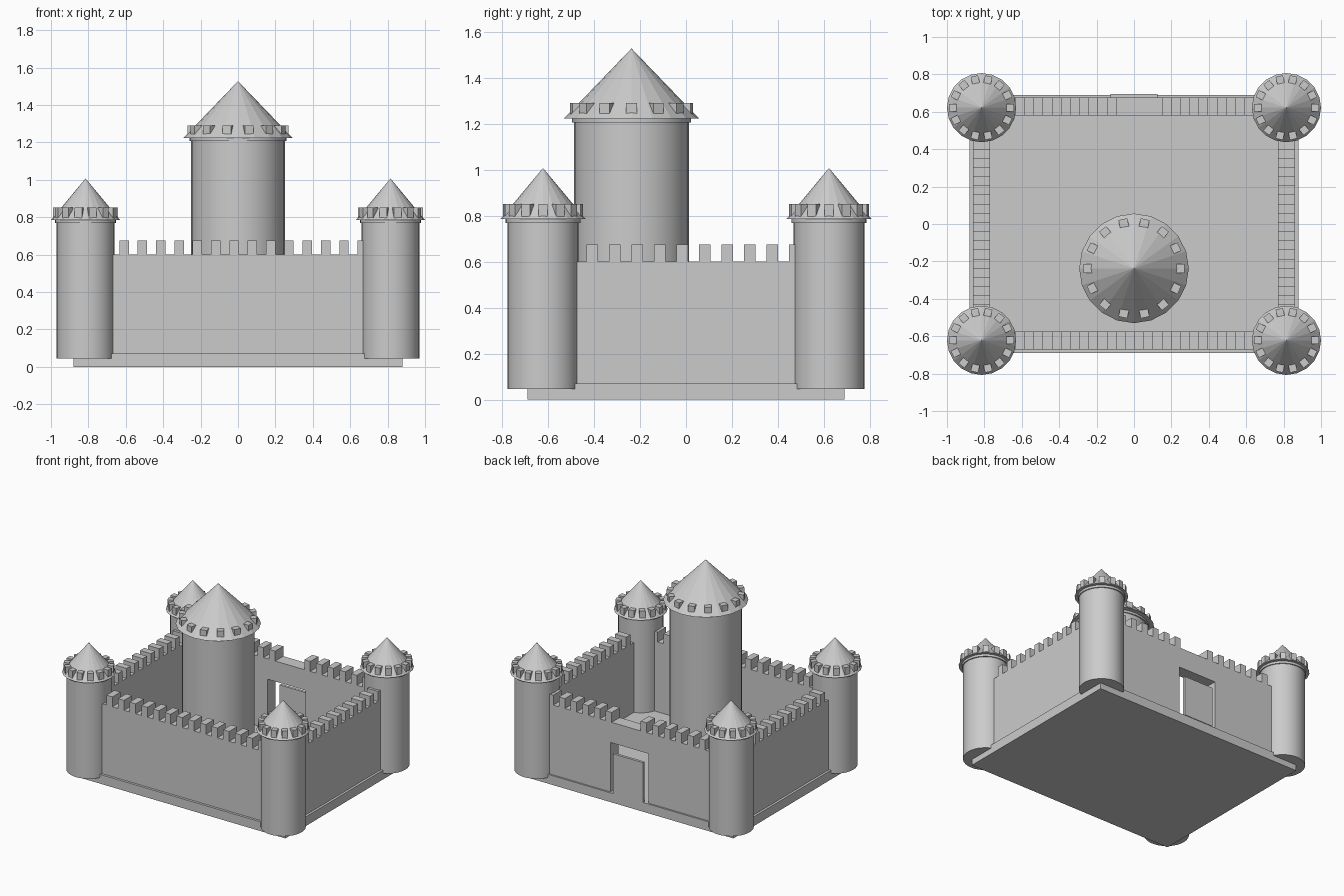
import bpy, bmesh, math
from mathutils import Matrix, Vector

if "Cube" in bpy.data.objects:
    bpy.data.objects.remove(bpy.data.objects["Cube"])

stone = bpy.data.materials.new("grey_stone")
stone.use_nodes = True
GREY = (0.6, 0.6, 0.6, 1)
stone.diffuse_color = GREY
stone.node_tree.nodes["Principled BSDF"].inputs["Base Color"].default_value = GREY

FLOOR, WALL_TOP, MERLON_TOP = 0.07, 0.6, 0.675
TOWER_X, TOWER_Y = 0.815, 0.622


def finish(name, bm):
    bmesh.ops.recalc_face_normals(bm, faces=bm.faces)
    mesh = bpy.data.meshes.new(name)
    bm.to_mesh(mesh)
    bm.free()
    mesh.materials.append(stone)
    obj = bpy.data.objects.new(name, mesh)
    bpy.context.collection.objects.link(obj)
    return obj


def add_box(bm, low, high, turn=Matrix()):
    low, high = Vector(low), Vector(high)
    place = Matrix.Translation((low + high) / 2) @ Matrix.Diagonal((*(high - low), 1))
    bmesh.ops.create_cube(bm, size=1, matrix=turn @ place)


def box(name, low, high):
    bm = bmesh.new()
    add_box(bm, low, high)
    return finish(name, bm)


def lathe(name, profile, sides, centre, smooth=False):
    bm = bmesh.new()
    verts = [bm.verts.new((r, 0, z)) for r, z in profile]
    edges = [bm.edges.new(pair) for pair in zip(verts, verts[1:])]
    bmesh.ops.spin(bm, geom=verts + edges, axis=(0, 0, 1), cent=(0, 0, 0),
                   angle=math.tau, steps=sides, use_duplicate=False)
    bmesh.ops.remove_doubles(bm, verts=bm.verts, dist=0.0001)
    obj = finish(name, bm)
    obj.location = (*centre, 0)
    if smooth:
        bpy.ops.object.select_all(action="DESELECT")
        obj.select_set(True)
        bpy.context.view_layer.objects.active = obj
        bpy.ops.object.shade_smooth_by_angle(angle=math.radians(30))
    return obj


def tower(name, centre, radius, bottom, eave, roof_radius, peak, ring_radius):
    # Round shaft with a narrow collar below the roof
    neck, collar = eave - 0.02, radius + 0.008
    lathe(name + "_shaft", [(0, bottom), (radius, bottom), (radius, neck),
                            (collar, neck), (collar, eave), (0, eave)], 32, centre, True)
    # Faceted conical roof
    lathe(name + "_roof", [(0, eave - 0.003), (roof_radius, eave - 0.003), (0, peak)],
          20, centre)
    # Ring of blocks set into the lower roof
    bm = bmesh.new()
    half = 0.024 if radius > 0.2 else 0.02
    for i in range(14):
        add_box(bm, (ring_radius - half, -half, eave + 0.008),
                (ring_radius + half, half, eave + 0.063),
                Matrix.Rotation(math.tau * i / 14, 4, "Z"))
    finish(name + "_roof_blocks", bm).location = (*centre, 0)


def merlons(name, start, count, along, inner, outer, gap=()):
    bm = bmesh.new()
    for i in range(count):
        if i in gap:
            continue
        a = start + 0.098 * i
        low, high = (a, inner), (a + 0.05, outer)
        if along == "y":
            low, high = low[::-1], high[::-1]
        add_box(bm, (*low, WALL_TOP), (*high, MERLON_TOP))
    finish(name, bm)


# Base slab
box("base_slab", (-0.88, -0.69, 0), (0.88, 0.69, FLOOR))

# Front wall
box("front_wall", (-TOWER_X, -0.672, FLOOR), (TOWER_X, -0.575, WALL_TOP))
merlons("front_merlons", -0.634, 14, "x", -0.672, -0.575)

# Back wall with a doorway
gate, gate_top = 0.16, 0.445
outline = [(-TOWER_X, FLOOR), (-gate, FLOOR), (-gate, gate_top), (gate, gate_top),
           (gate, FLOOR), (TOWER_X, FLOOR), (TOWER_X, WALL_TOP), (-TOWER_X, WALL_TOP)]
bm = bmesh.new()
face = bm.faces.new([bm.verts.new((x, 0.58, z)) for x, z in outline])
new = bmesh.ops.extrude_face_region(bm, geom=[face])["geom"]
bmesh.ops.translate(bm, vec=(0, 0.097, 0),
                    verts=[v for v in new if isinstance(v, bmesh.types.BMVert)])
finish("back_wall", bm)
merlons("back_merlons", -0.634, 14, "x", 0.58, 0.677, gap=(6, 7))

# Door panel standing in the doorway
box("gate_door", (-0.125, 0.675, FLOOR), (0.125, 0.695, 0.375))

# Side walls
for side, sign in (("left", 1), ("right", -1)):
    inner, outer = sorted((0.77 * sign, 0.862 * sign))
    box(side + "_wall", (inner, -TOWER_Y, FLOOR), (outer, TOWER_Y, WALL_TOP))
    merlons(side + "_merlons", -0.433, 10, "y", inner, outer)

# Corner towers
for side, sx in (("left", 1), ("right", -1)):
    for end, sy in (("front", -1), ("back", 1)):
        tower(f"{end}_{side}_tower", (sx * TOWER_X, sy * TOWER_Y),
              0.155, 0.045, 0.788, 0.185, 1.007, 0.153)

# Central keep
tower("keep", (0, -0.237), 0.25, FLOOR, 1.226, 0.293, 1.527, 0.245)
